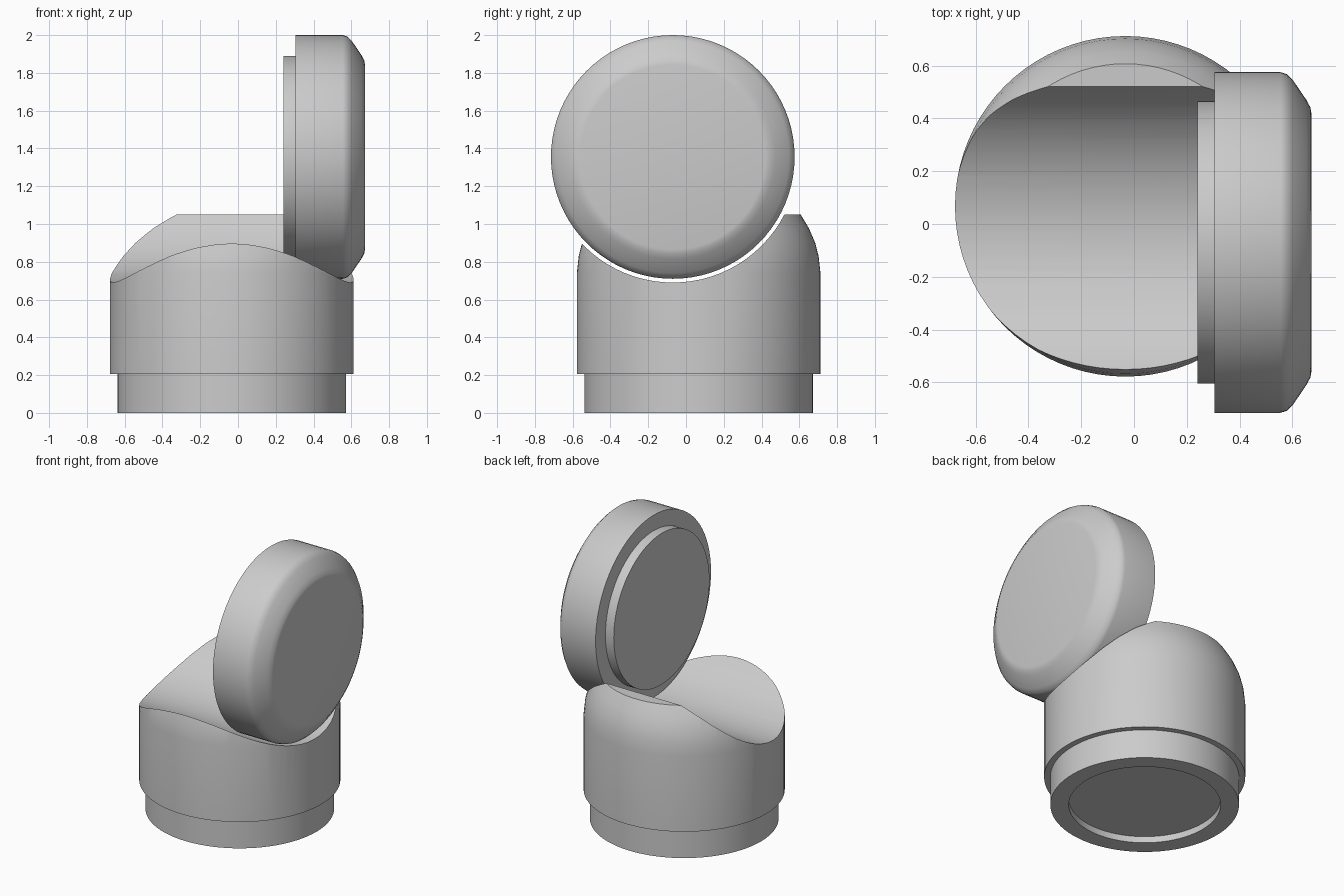
import bpy, bmesh, math
from mathutils import Matrix, Vector

cube = bpy.data.objects.get("Cube")
if cube:
    bpy.data.objects.remove(cube, do_unlink=True)

SEGMENTS = 80
BODY_AXIS = Vector((-0.033, 0.067, 0))
LID_AXIS = Vector((0, -0.07, 1.355))
ALONG_X = Matrix.Rotation(math.pi / 2, 4, 'Y')

grey = bpy.data.materials.new("plain grey")
grey.use_nodes = True
grey.diffuse_color = (0.6, 0.6, 0.6, 1)
grey.node_tree.nodes["Principled BSDF"].inputs["Base Color"].default_value = (0.6, 0.6, 0.6, 1)


def lathe(name, profile, matrix):
    """Closed solid turned about local z from (radius, height) points."""
    bm = bmesh.new()
    rings = []
    for r, h in profile:
        rings.append([bm.verts.new((r * math.cos(a), r * math.sin(a), h))
                      for a in (2 * math.pi * i / SEGMENTS for i in range(SEGMENTS))])
    for low, high in zip(rings, rings[1:]):
        for i in range(SEGMENTS):
            j = (i + 1) % SEGMENTS
            bm.faces.new((low[i], low[j], high[j], high[i]))
    bm.faces.new(rings[0][::-1])
    bm.faces.new(rings[-1])
    bmesh.ops.recalc_face_normals(bm, faces=bm.faces)
    bm.transform(matrix)
    mesh = bpy.data.meshes.new(name)
    bm.to_mesh(mesh)
    bm.free()
    mesh.materials.append(grey)
    obj = bpy.data.objects.new(name, mesh)
    bpy.context.collection.objects.link(obj)
    return obj


def select_only(obj):
    bpy.ops.object.select_all(action='DESELECT')
    obj.select_set(True)
    bpy.context.view_layer.objects.active = obj


# Body: recessed foot, stepped neck, straight wall and rounded shoulder
body = lathe("body", [
    (0.487, 0.045), (0.487, 0), (0.605, 0), (0.605, 0.205), (0.645, 0.205),
    (0.645, 0.74), (0.635, 0.83), (0.617, 0.9), (0.585, 0.975), (0.54, 1.05),
], Matrix.Translation(BODY_AXIS))

# Cylindrical saddle scooped across the top of the body
cutter = lathe("saddle_cutter", [(0.665, -1), (0.665, 1)],
               Matrix.Translation(LID_AXIS) @ ALONG_X)
cutter.hide_render = True
scoop = body.modifiers.new("saddle", 'BOOLEAN')
scoop.operation = 'DIFFERENCE'
scoop.solver = 'EXACT'
scoop.object = cutter
select_only(body)
bpy.ops.object.modifier_apply(modifier=scoop.name)
bpy.data.objects.remove(cutter, do_unlink=True)

# Lid: upright disc with a plug on one side and a rounded rim on the other
lid = lathe("lid", [
    (0.535, 0.24), (0.535, 0.305), (0.645, 0.305), (0.645, 0.555),
    (0.638, 0.578), (0.615, 0.602), (0.54, 0.653), (0.512, 0.668), (0.49, 0.672),
], Matrix.Translation(LID_AXIS) @ ALONG_X)

for part in (body, lid):
    select_only(part)
    bpy.ops.object.shade_smooth_by_angle(angle=math.radians(40))
